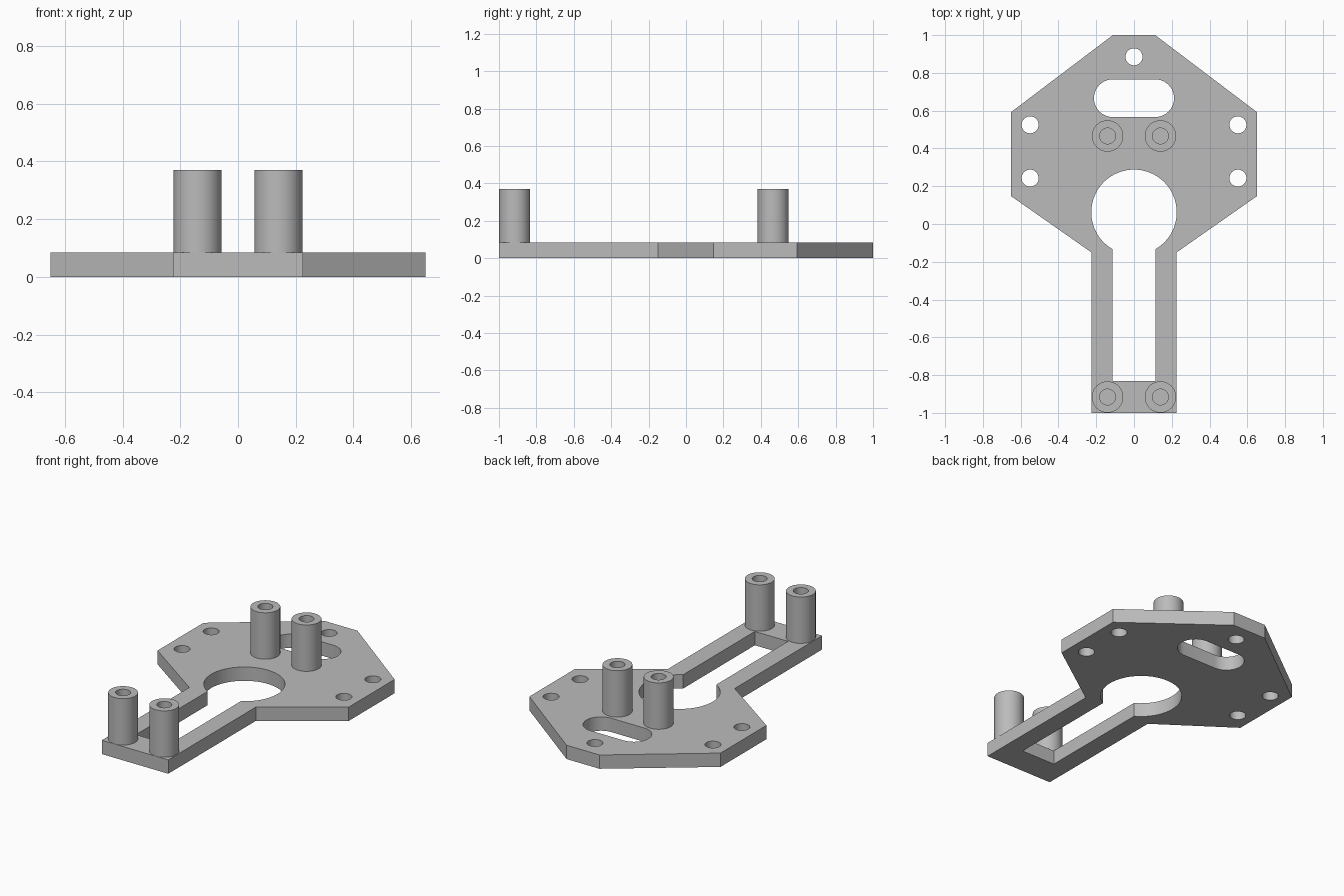
import bpy, bmesh
from math import pi, sin, cos, asin, radians
from mathutils import Vector, Matrix

cube = bpy.data.objects.get("Cube")
if cube:
    bpy.data.objects.remove(cube, do_unlink=True)

PLATE_TOP = 0.085
POST_TOP = 0.37

grey = bpy.data.materials.new("plain grey")
grey.use_nodes = True
COLOUR = (0.5, 0.5, 0.5, 1)
grey.diffuse_color = COLOUR
next(n for n in grey.node_tree.nodes if n.type == "BSDF_PRINCIPLED").inputs["Base Color"].default_value = COLOUR


def arc(x, y, r, start, end, steps):
    """Points along an arc, both ends included."""
    angles = [start + (end - start) * i / steps for i in range(steps + 1)]
    return [(x + r * cos(a), y + r * sin(a)) for a in angles]


def circle(x, y, r, steps=32):
    return arc(x, y, r, 0, 2 * pi, steps)[:-1]


def finish(bm, name):
    bmesh.ops.recalc_face_normals(bm, faces=bm.faces)
    mesh = bpy.data.meshes.new(name)
    bm.to_mesh(mesh)
    bm.free()
    mesh.materials.append(grey)
    obj = bpy.data.objects.new(name, mesh)
    bpy.context.collection.objects.link(obj)
    bpy.ops.object.select_all(action="DESELECT")
    obj.select_set(True)
    bpy.context.view_layer.objects.active = obj
    bpy.ops.object.shade_smooth_by_angle(angle=radians(30))
    return obj


# Plate outline, mirrored from its left half
half = [(0.112, 1), (0.65, 0.593), (0.65, 0.147), (0.226, -0.15), (0.226, -1)]
outline = half + [(-x, y) for x, y in reversed(half)]

# Keyhole: round opening running into the long slot of the handle
R, W = 0.226, 0.113
gap = asin(W / R)
keyhole = arc(0, 0.062, R, -pi / 2 + gap, 1.5 * pi - gap, 64)
keyhole += [(-W, -0.83), (W, -0.83)]

# Rounded window and screw holes
window = arc(0.112, 0.666, 0.1, -pi / 2, pi / 2, 20) + arc(-0.112, 0.666, 0.1, pi / 2, 1.5 * pi, 20)
holes = [circle(0, 0.885, 0.045)]
holes += [circle(s * 0.55, y, 0.045) for s in (-1, 1) for y in (0.525, 0.243)]

# Plate: fill the loops and extrude upward
bm = bmesh.new()
for loop in [outline, keyhole, window] + holes:
    verts = [bm.verts.new((x, y, 0)) for x, y in loop]
    for a, b in zip(verts, verts[1:] + verts[:1]):
        bm.edges.new((a, b))
bmesh.ops.triangle_fill(bm, edges=bm.edges[:], use_beauty=True, normal=(0, 0, 1))
raised = bmesh.ops.extrude_face_region(bm, geom=bm.faces[:], use_keep_orig=True)["geom"]
bmesh.ops.translate(bm, vec=(0, 0, PLATE_TOP),
                    verts=[v for v in raised if isinstance(v, bmesh.types.BMVert)])
finish(bm, "base_plate")


def post(name, x, y):
    """Hollow standoff made by turning a profile around its axis."""
    profile = [(0, PLATE_TOP + 0.001), (0.042, PLATE_TOP + 0.001), (0.042, POST_TOP),
               (0.083, POST_TOP), (0.083, PLATE_TOP)]
    bm = bmesh.new()
    verts = [bm.verts.new((r, 0, z)) for r, z in profile]
    edges = [bm.edges.new(pair) for pair in zip(verts, verts[1:])]
    bmesh.ops.spin(bm, geom=verts + edges, cent=(0, 0, 0), axis=(0, 0, 1),
                   angle=2 * pi, steps=48)
    bmesh.ops.remove_doubles(bm, verts=bm.verts, dist=0.0001)
    bmesh.ops.transform(bm, matrix=Matrix.Translation(Vector((x, y, 0))), verts=bm.verts)
    finish(bm, name)


for row, y in (("front", -0.916), ("rear", 0.466)):
    for side, x in (("left", 0.14), ("right", -0.14)):
        post(f"{row}_{side}_post", x, y)
